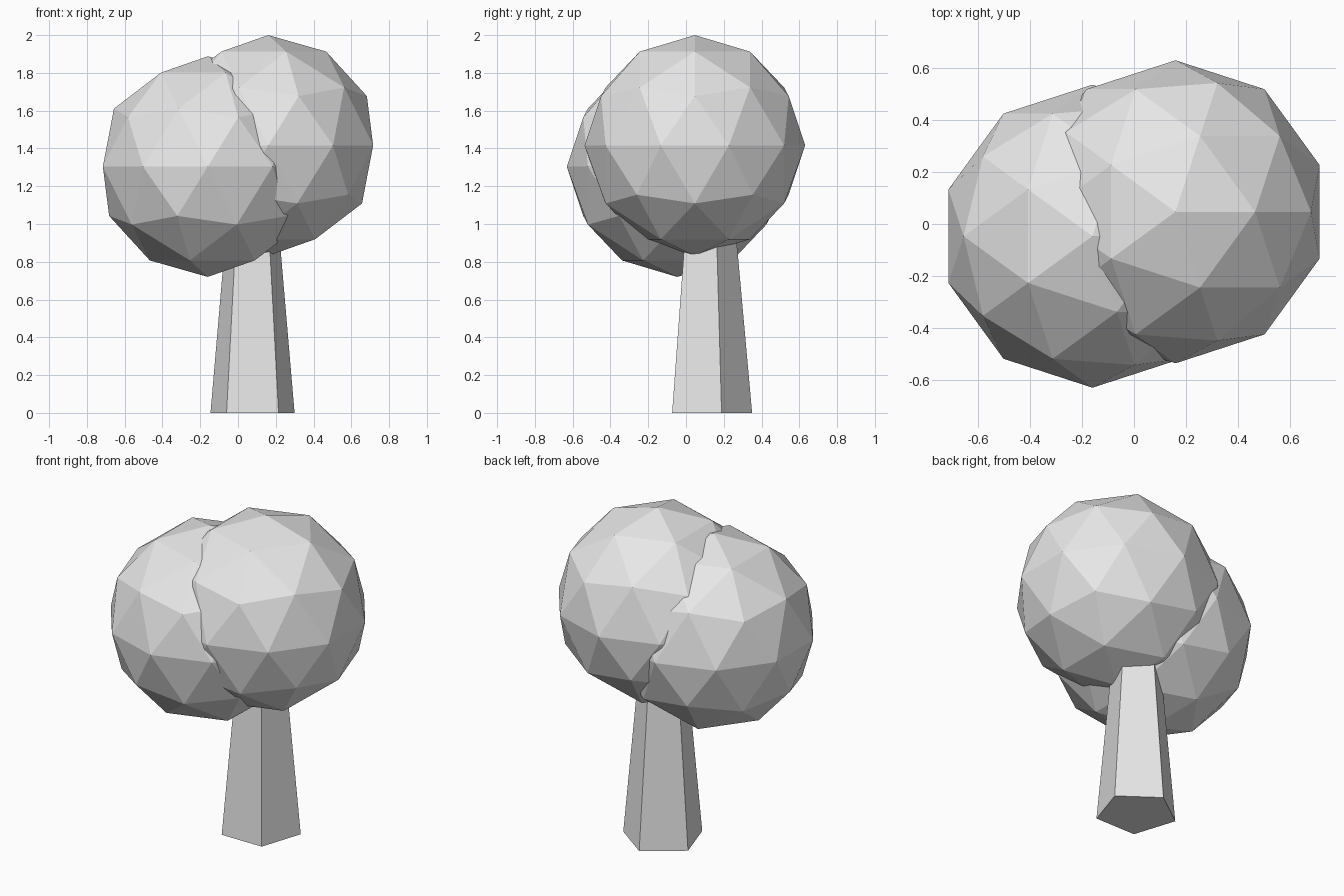
import bpy

cube = bpy.data.objects.get("Cube")
if cube:
    bpy.data.objects.remove(cube, do_unlink=True)

grey = bpy.data.materials.new("light_grey")
grey.use_nodes = True
grey.diffuse_color = (0.8, 0.8, 0.8, 1)
grey.node_tree.nodes["Principled BSDF"].inputs["Base Color"].default_value = grey.diffuse_color


def finish(name):
    """Name the new part, keep it faceted and colour it."""
    part = bpy.context.object
    part.name = part.data.name = name
    bpy.ops.object.shade_flat()
    part.data.materials.clear()
    part.data.materials.append(grey)


# Tapered five-sided trunk, its top buried in the foliage
TRUNK_HEIGHT = 1.2
bpy.ops.mesh.primitive_cone_add(vertices=5, radius1=0.234, radius2=0.126,
                                depth=TRUNK_HEIGHT,
                                location=(0.077, 0.116, TRUNK_HEIGHT / 2))
finish("trunk")

# Two overlapping faceted foliage balls
for name, centre in (("foliage_left", (0.16, 0.047, 1.416)),
                     ("foliage_right", (-0.16, -0.047, 1.304))):
    bpy.ops.mesh.primitive_ico_sphere_add(subdivisions=2, radius=0.584, location=centre)
    finish(name)
